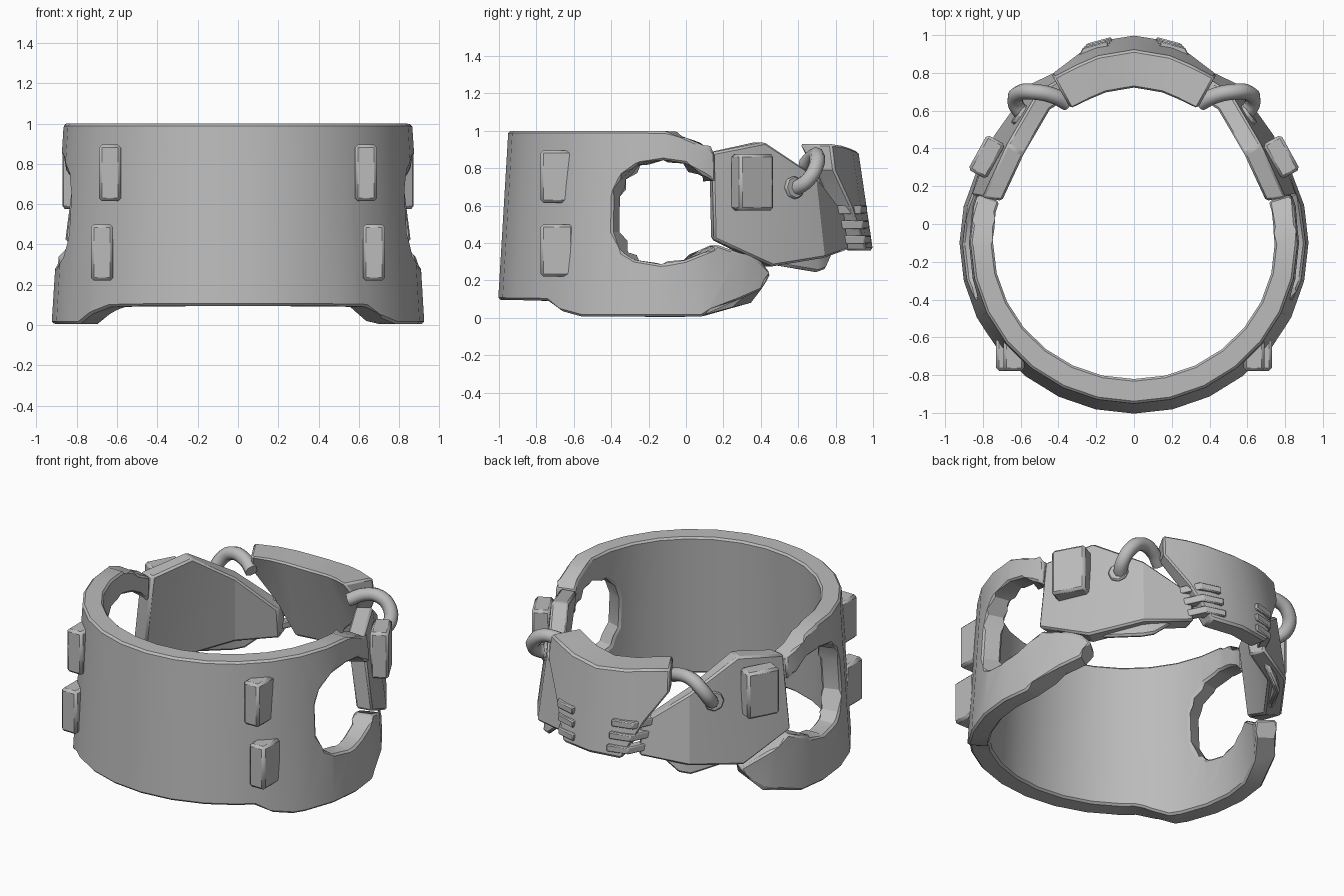
import bpy, bmesh, math
from mathutils import Vector, Matrix

old = bpy.data.objects.get("Cube")
if old:
    bpy.data.objects.remove(old, do_unlink=True)

grey = bpy.data.materials.new("plain_grey")
grey.use_nodes = True
grey.diffuse_color = (0.5, 0.5, 0.5, 1)
grey.node_tree.nodes["Principled BSDF"].inputs["Base Color"].default_value = grey.diffuse_color


def make(name, verts, faces, bevel):
    mesh = bpy.data.meshes.new(name)
    bm = bmesh.new()
    vs = [bm.verts.new(v) for v in verts]
    for f in faces:
        bm.faces.new([vs[i] for i in f])
    bmesh.ops.recalc_face_normals(bm, faces=bm.faces)
    bm.to_mesh(mesh)
    bm.free()
    mesh.materials.append(grey)
    ob = bpy.data.objects.new(name, mesh)
    bpy.context.collection.objects.link(ob)
    if bevel:
        add_bevel(ob, bevel)
        soften(ob)
    return ob


def add_bevel(ob, width):
    mod = ob.modifiers.new("edge_bevel", "BEVEL")
    mod.width = width
    mod.segments = 1
    mod.limit_method = "ANGLE"
    mod.angle_limit = math.radians(40)
    return mod


def soften(ob):
    bpy.ops.object.select_all(action="DESELECT")
    ob.select_set(True)
    bpy.context.view_layer.objects.active = ob
    bpy.ops.object.shade_smooth_by_angle(angle=math.radians(25))


def loft(name, loops, closed=False, bevel=0.012):
    # Join equal cross-sections into a solid
    n, m = len(loops[0]), len(loops)
    verts = [p for loop in loops for p in loop]
    faces = []
    for i in range(m if closed else m - 1):
        j = (i + 1) % m
        for k in range(n):
            q = (k + 1) % n
            faces.append((i * n + k, i * n + q, j * n + q, j * n + k))
    if not closed:
        faces += [tuple(range(n)), tuple(range((m - 1) * n, m * n))]
    return make(name, verts, faces, bevel)


def plate(name, columns, inner_top, inner_low, lean=0.16, bevel=0.012):
    # Bent plate: columns give plan position, bottom and top; it flares downward
    loops = []
    for x, y, low, high in columns:
        def at(z, k):
            s = k * (1 + lean * (0.9 - z))
            return (x * s, y * s, z)
        loops.append([at(high, 1), at(low, 1), at(low, inner_low), at(high, inner_top)])
    return loft(name, loops, bevel=bevel)


def block(name, centre, size, angle=0, bevel=0.015):
    turn = Matrix.Rotation(angle, 3, "Z")
    loops = []
    for sx in (-1, 1):
        loops.append([Vector(centre) + turn @ Vector((sx * size[0] / 2, a * size[1] / 2, b * size[2] / 2))
                      for a, b in ((-1, -1), (1, -1), (1, 1), (-1, 1))])
    return loft(name, loops, bevel=bevel)


# Front shell: flared oval band trimmed by a side outline
SEG = 28
rings = []
for i in range(SEG):
    a = 2 * math.pi * i / SEG
    ring = []
    for z, grow, rx, ry in ((1.0, 0, 0.865, 0.85), (0, 0.06, 0.865, 0.85),
                            (0, 0.06, 0.745, 0.72), (1.0, 0, 0.745, 0.72)):
        ring.append(((rx + grow) * math.sin(a), -0.1 - (ry + grow) * math.cos(a), z))
    rings.append(ring)
shell = loft("front_shell", rings, closed=True, bevel=0)

outline = [(-1.3, 1.1), (-0.5, 1.1), (-0.12, 1.0), (0, 0.965), (0.165, 0.88), (0.165, 0.725),
           (0.12, 0.755), (0, 0.825), (-0.13, 0.845), (-0.27, 0.815), (-0.36, 0.74), (-0.395, 0.65),
           (-0.395, 0.46), (-0.34, 0.35), (-0.27, 0.305), (-0.13, 0.285), (0, 0.31), (0.17, 0.39),
           (0.45, 0.24), (0.4, 0.15), (0.08, 0.006), (-0.55, 0.006), (-0.73, 0.09), (-1.3, 0.1)]


def outline_at(x):
    # Draw the outline towards the ring's axis so that every cut is radial
    loop = []
    for y, z in outline:
        if y > -1:
            y = -0.1 + (y + 0.1) * abs(x) / (0.9 * math.sqrt(1 - ((y + 0.1) / 0.88) ** 2))
        loop.append((x, y, z))
    return loop


cutter = loft("shell_outline_cutter", [outline_at(x) for x in (-1, -0.5, 0.5, 1)], bevel=0)
cutter.hide_render = True
trim = shell.modifiers.new("trim", "BOOLEAN")
trim.operation = "INTERSECT"
trim.solver = "EXACT"
trim.object = cutter
bpy.context.view_layer.objects.active = shell
bpy.ops.object.modifier_apply(modifier="trim")
bpy.data.objects.remove(cutter, do_unlink=True)
weld = shell.modifiers.new("weld", "WELD")
weld.merge_threshold = 0.02
add_bevel(shell, 0.012).use_clamp_overlap = False
soften(shell)

# Back plate
half = [(0.43, 0.78, 0.79, 0.93), (0.30, 0.845, 0.59, 0.92), (0.19, 0.89, 0.36, 0.905)]
plate("back_plate", half + [(0, 0.92, 0.36, 0.89)] + [(-x, y, a, b) for x, y, a, b in half[::-1]], 0.78, 0.88)

for side, s in (("left", 1), ("right", -1)):
    # Side plate with its lower backing
    plate(side + "_side_plate", [(s * x, y, a, b) for x, y, a, b in (
        (0.80, 0.14, 0.42, 0.885), (0.675, 0.425, 0.275, 0.94),
        (0.50, 0.68, 0.32, 0.76), (0.25, 0.805, 0.365, 0.56))], 0.87, 0.88)
    plate(side + "_lower_backing", [(s * x, y, a, b) for x, y, a, b in (
        (0.60, 0.45, 0.28, 0.36), (0.48, 0.64, 0.245, 0.36),
        (0.43, 0.68, 0.26, 0.37), (0.33, 0.73, 0.36, 0.4))], 0.96, 0.96)

    # Raised pads on the shell and the side plate
    block(side + "_upper_front_pad", (s * 0.635, -0.69, 0.755), (0.11, 0.175, 0.28))
    block(side + "_lower_front_pad", (s * 0.675, -0.69, 0.36), (0.11, 0.175, 0.28))
    block(side + "_side_pad", (s * 0.78, 0.355, 0.725), (0.11, 0.21, 0.3), s * 0.5)

    # Hinge joining the upper strap to the side plate
    block(side + "_hinge", (s * 0.765, 0.145, 0.8), (0.06, 0.1, 0.1), s * 0.3, 0.008)

    # Three bent clasps across the rear seam
    for i in range(3):
        low = 0.555 - 0.08 * i
        d = 0.01 * i
        plate(f"{side}_clasp_{i + 1}", [(s * (x - d), y + d, low, low + 0.045) for x, y in (
            (0.33, 0.81), (0.27, 0.935), (0.14, 0.97))], 0.92, 0.92, 0, 0.006)

    # Curved link with a collar at the side plate
    curve = bpy.data.curves.new(side + "_link", "CURVE")
    curve.dimensions = "3D"
    curve.bevel_depth = 0.042
    curve.bevel_resolution = 2
    curve.resolution_u = 5
    curve.use_fill_caps = True
    path = [(0.35, 0.64, 0.82), (0.43, 0.68, 0.86), (0.53, 0.70, 0.865), (0.605, 0.695, 0.81),
            (0.63, 0.655, 0.74), (0.605, 0.6, 0.7), (0.55, 0.555, 0.685)]
    spline = curve.splines.new("BEZIER")
    spline.bezier_points.add(len(path) - 1)
    for p, (x, y, z) in zip(spline.bezier_points, path):
        p.co = (s * x, y, z)
        p.handle_left_type = p.handle_right_type = "AUTO"
    curve.materials.append(grey)
    bpy.context.collection.objects.link(bpy.data.objects.new(side + "_link", curve))

    normal = Vector((s * 0.8, 0.6, 0.1)).normalized()
    turn = normal.to_track_quat("Z", "Y")
    loft(side + "_link_collar", [[Vector((s * 0.6, 0.575, 0.695)) + turn @ Vector(
        (0.062 * math.cos(k * math.pi / 4), 0.062 * math.sin(k * math.pi / 4), h))
        for k in range(8)] for h in (-0.04, 0.02)], bevel=0.006)
